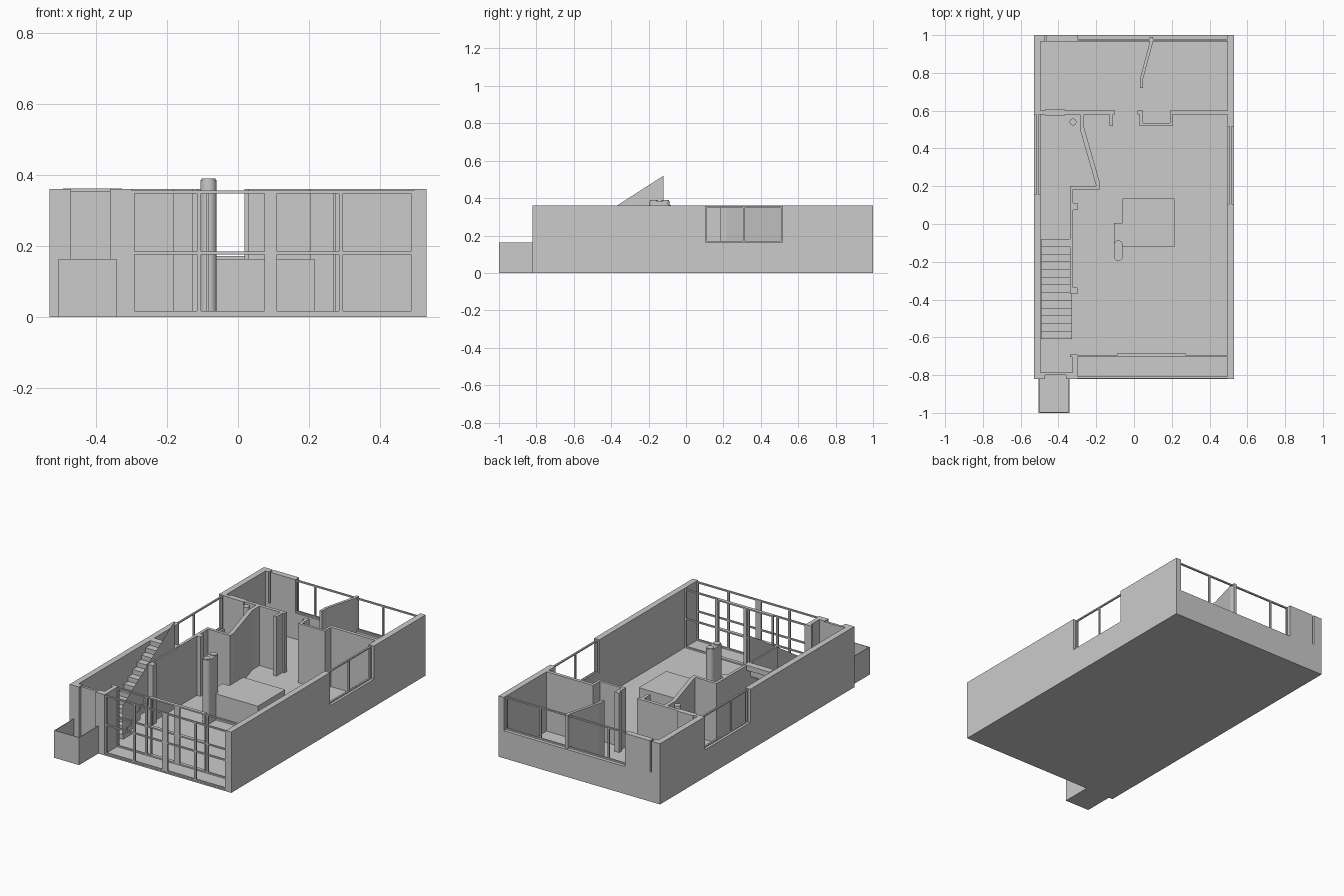
import bpy, bmesh, math
from mathutils import Vector

if "Cube" in bpy.data.objects:
    bpy.data.objects.remove(bpy.data.objects["Cube"])

H = 0.36      # wall height
SILL = 0.163  # parapet and worktop height
FL = 0.008    # floor surface


def finish(bm, name):
    bmesh.ops.recalc_face_normals(bm, faces=bm.faces)
    me = bpy.data.meshes.new(name)
    bm.to_mesh(me)
    bm.free()
    ob = bpy.data.objects.new(name, me)
    bpy.context.collection.objects.link(ob)
    return ob


def add_box(bm, x0, x1, y0, y1, z0, z1):
    r = bmesh.ops.create_cube(bm, size=1)
    for v in r["verts"]:
        v.co = Vector((x0 if v.co.x < 0 else x1,
                       y0 if v.co.y < 0 else y1,
                       z0 if v.co.z < 0 else z1))


def boxes(name, *items):
    bm = bmesh.new()
    for b in items:
        add_box(bm, *b)
    return finish(bm, name)


def prism(name, pts, z0, z1):
    """Extrude a plan outline upwards."""
    bm = bmesh.new()
    f = bm.faces.new([bm.verts.new((x, y, z0)) for x, y in pts])
    r = bmesh.ops.extrude_face_region(bm, geom=[f])
    for v in r["geom"]:
        if isinstance(v, bmesh.types.BMVert):
            v.co.z = z1
    return finish(bm, name)


def cylinder(name, x, y, r, z0, z1):
    pts = [(x + r * math.cos(a * math.tau / 32), y + r * math.sin(a * math.tau / 32)) for a in range(32)]
    ob = prism(name, pts, z0, z1)
    smooth(ob)
    return ob


def smooth(ob):
    bpy.ops.object.select_all(action='DESELECT')
    ob.select_set(True)
    bpy.context.view_layer.objects.active = ob
    bpy.ops.object.shade_smooth_by_angle()


def glazing(name, axis, a0, a1, c, z0, z1, posts, rails=(), w=0.008, d=0.01):
    """Frame of bars in the plane axis = c, from a0 to a1 along the other axis."""
    bars = [(a0, a1, z0, z0 + w), (a0, a1, z1 - w, z1)]
    bars += [(a0, a1, z - w / 2, z + w / 2) for z in rails]
    bars += [(a0, a0 + w, z0, z1), (a1 - w, a1, z0, z1)]
    bars += [(p - t / 2, p + t / 2, z0, z1) for p, t in posts]
    out = []
    for p, q, lo, hi in bars:
        if axis == 'y':
            out.append((p, q, c - d / 2, c + d / 2, lo, hi))
        else:
            out.append((c - d / 2, c + d / 2, p, q, lo, hi))
    return boxes(name, *out)


# Floor
boxes("floor", (-0.53, 0.53, -0.82, 1, 0, FL))

# Outer walls with window openings
for name, x0, x1, a, b in (("left_wall", -0.53, -0.495, 0.155, 0.58),
                           ("right_wall", 0.495, 0.53, 0.105, 0.515)):
    boxes(name, (x0, x1, -0.82, a, 0, H), (x0, x1, a, b, 0, SILL), (x0, x1, b, 1, 0, H))
boxes("back_wall", (-0.495, -0.475, 0.965, 1, 0, H), (-0.475, -0.463, 0.965, 1, 0, 0.175),
      (-0.463, -0.30, 0.965, 1, 0, H), (-0.30, 0.495, 0.965, 1, 0, SILL))
boxes("front_entry_wall", (-0.495, -0.47, -0.82, -0.785, 0, H), (-0.36, -0.30, -0.82, -0.785, 0, H),
      (-0.325, -0.30, -0.785, -0.69, 0, H), (-0.34, -0.325, -0.705, -0.69, 0, H))
boxes("front_door", (-0.47, -0.36, -0.80, -0.785, FL, 0.355))

# Entrance porch: open-topped tray
px0, px1, t = -0.505, -0.342, 0.004
boxes("porch", (px0, px1, -1, -0.82, 0, FL), (px0, px1, -1, -1 + t, 0, SILL),
      (px0, px0 + t, -1, -0.82, 0, SILL), (px1 - t, px1, -1, -0.82, 0, SILL))

# Window frames
glazing("front_outer_glazing", 'y', -0.30, 0.495, -0.812, FL, 0.356,
        [(-0.11, 0.012), (0.092, 0.035), (0.29, 0.012)], [0.18])
glazing("front_inner_glazing", 'y', -0.30, 0.495, -0.70, FL, 0.356,
        [(-0.11, 0.012), (0.092, 0.035), (0.29, 0.012)], [0.18])
glazing("sliding_doors", 'y', -0.09, 0.275, -0.69, FL, 0.356, [(0.092, 0.02)], [0.18])
glazing("back_glazing", 'y', -0.30, 0.495, 0.975, SILL, 0.356,
        [(-0.175, 0.01), (0.09, 0.02), (0.27, 0.01)])
glazing("left_window", 'x', 0.155, 0.58, -0.51, SILL, 0.356, [(0.315, 0.008)])
glazing("right_window", 'x', 0.105, 0.515, 0.51, SILL, 0.356, [(0.308, 0.008)])

# Inner partitions
boxes("cross_wall_left", (-0.495, -0.10, 0.58, 0.6, FL, H), (-0.47, -0.365, 0.575, 0.607, FL, H),
      (-0.13, -0.112, 0.52, 0.58, FL, H))
boxes("cross_wall_right", (0.205, 0.495, 0.58, 0.6, FL, H))
boxes("niche", (0.03, 0.048, 0.52, 0.6, FL, H), (0.048, 0.19, 0.52, 0.535, FL, H),
      (0.19, 0.205, 0.52, 0.6, FL, H), (0.018, 0.03, 0.58, 0.6, FL, H))
prism("slanted_wall", [(-0.287, 0.58), (-0.287, 0.505), (-0.2, 0.2), (-0.335, 0.2), (-0.335, 0.182),
                       (-0.18, 0.182), (-0.18, 0.215), (-0.265, 0.515), (-0.265, 0.58)], FL, H)
prism("back_partition", [(0.082, 0.99), (0.082, 0.96), (0.032, 0.77), (0.032, 0.72),
                         (0.047, 0.72), (0.047, 0.765), (0.1, 0.96), (0.1, 0.99)], FL, H)
boxes("stair_wall", (-0.34, -0.323, -0.37, 0.2, FL, H), (-0.323, -0.30, 0.075, 0.11, FL, H),
      (-0.323, -0.30, -0.37, -0.335, FL, H))

# Staircase rising towards the back
n, y0, run, rise = 12, -0.61, 0.49 / 12, (0.362 - FL) / 13
steps = [(-0.493, -0.327, y0 + i * run, y0 + (i + 1) * run,
          max(FL, FL + (i - 1) * rise), FL + (i + 1) * rise) for i in range(n)]
steps.append((-0.493, -0.327, -0.12, -0.08, 0.362 - 0.03, 0.362))
boxes("stairs", *steps)

# Thin stair side panel
bm = bmesh.new()
bm.faces.new([bm.verts.new((-0.332, y, z)) for y, z in
              ((-0.61, FL), (-0.12, 0.34), (-0.12, 0.52), (-0.61, 0.205))])
finish(bm, "stair_panel")

# Island, hearth bench and twin flue
boxes("island", (-0.06, 0.215, -0.122, 0.135, FL, SILL))
boxes("hearth_bench", (-0.105, -0.06, -0.11, 0.005, FL, SILL))
cx, r = -0.083, 0.023
caps = [(cx + r * math.cos(a * math.pi / 16), -0.11 + r * math.sin(a * math.pi / 16)) for a in range(17)]
caps += [(cx - r * math.cos(a * math.pi / 16), -0.172 - r * math.sin(a * math.pi / 16)) for a in range(17)]
smooth(prism("flue_casing", caps, FL, 0.385))
for i, y in enumerate((-0.11, -0.172)):
    cylinder("flue_%d" % (i + 1), cx, y, 0.02, 0.3, 0.39)

# Drain pipe in the washroom
cylinder("drain_pipe", -0.323, 0.54, 0.018, 0, H)
